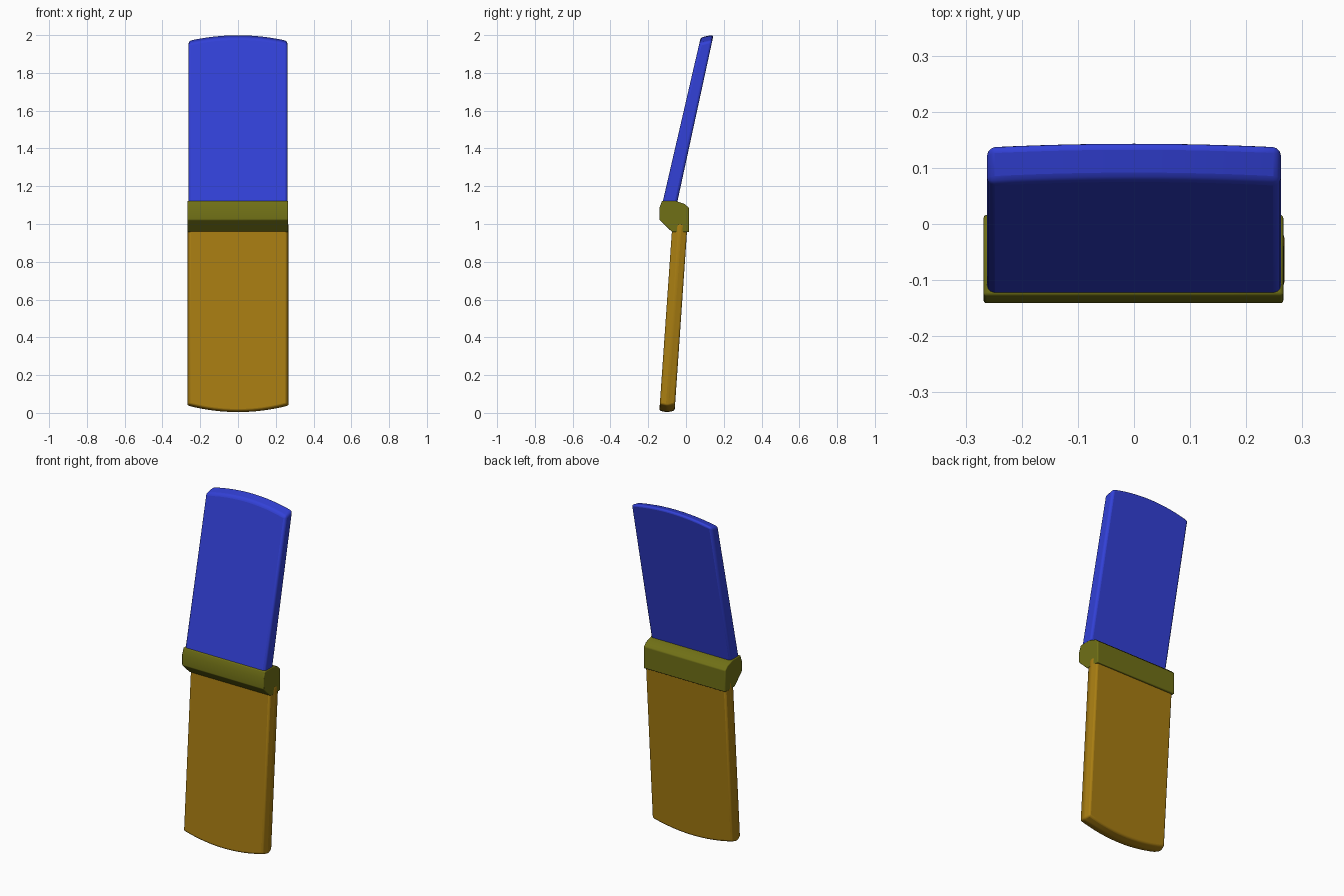
import bpy
import bmesh
import math

cube = bpy.data.objects.get("Cube")
if cube:
    bpy.data.objects.remove(cube, do_unlink=True)


def material(name, color):
    mat = bpy.data.materials.new(name)
    mat.use_nodes = True
    mat.diffuse_color = (*color, 1)
    mat.node_tree.nodes["Principled BSDF"].inputs["Base Color"].default_value = (*color, 1)
    return mat


blue = material("blue", (0.032, 0.052, 0.68))
ochre = material("ochre", (0.39, 0.205, 0.006))
olive = material("olive", (0.162, 0.162, 0.008))


def loft(name, rings, mat, bevel):
    """Skin equal-length closed rings, cap both ends and soften the edges."""
    bm = bmesh.new()
    loops = [[bm.verts.new(p) for p in ring] for ring in rings]
    n = len(loops[0])
    for a, b in zip(loops, loops[1:]):
        for i in range(n):
            j = (i + 1) % n
            bm.faces.new((a[i], a[j], b[j], b[i]))
    bm.faces.new(loops[0][::-1])
    bm.faces.new(loops[-1])
    bmesh.ops.recalc_face_normals(bm, faces=bm.faces)
    mesh = bpy.data.meshes.new(name)
    bm.to_mesh(mesh)
    bm.free()
    mesh.materials.append(mat)
    obj = bpy.data.objects.new(name, mesh)
    bpy.context.collection.objects.link(obj)
    mod = obj.modifiers.new("soft edges", "BEVEL")
    mod.width = bevel
    mod.segments = 3
    mod.limit_method = "ANGLE"
    mod.angle_limit = math.radians(25)
    bpy.ops.object.select_all(action="DESELECT")
    obj.select_set(True)
    bpy.context.view_layer.objects.active = obj
    bpy.ops.object.shade_smooth_by_angle(angle=math.radians(30))
    return obj


def slab_ring(half, inner, outer, crown):
    """Plate outline: straight inner end, arched outer end; inner/outer are (y, z)."""
    steps = 12
    ring = [(half, *inner), (-half, *inner)]
    (y0, z0), (y1, z1) = inner, outer
    for i in range(steps + 1):
        t = 2 * i / steps - 1
        z = z1 - crown * t * t
        y = y0 + (y1 - y0) * (z - z0) / (z1 - z0)
        ring.append((half * t, y, z))
    return ring


# Upper leaf, leaning backwards
loft("upper_leaf", [
    slab_ring(0.262, (-0.132, 1.08), (0.078, 1.988), 0.03),
    slab_ring(0.262, (-0.054, 1.08), (0.146, 2.002), 0.03),
], blue, 0.014)

# Lower leaf, with slightly bulging side walls
loft("lower_leaf", [
    slab_ring(0.258, (-0.072, 1.0), (-0.141, 0.012), -0.035),
    slab_ring(0.270, (-0.032, 1.0), (-0.100, 0.003), -0.035),
    slab_ring(0.260, (0.008, 1.0), (-0.060, 0.012), -0.035),
], ochre, 0.009)

# Hinge block: angular profile stretched across the width
profile = [(-0.127, 1.122), (-0.055, 1.122), (-0.005, 1.105), (0.016, 1.085),
           (0.016, 0.957), (-0.073, 0.957), (-0.141, 1.022), (-0.141, 1.085)]
loft("hinge", [[(x, y, z) for y, z in profile] for x in (-0.268, 0.266)], olive, 0.005)
